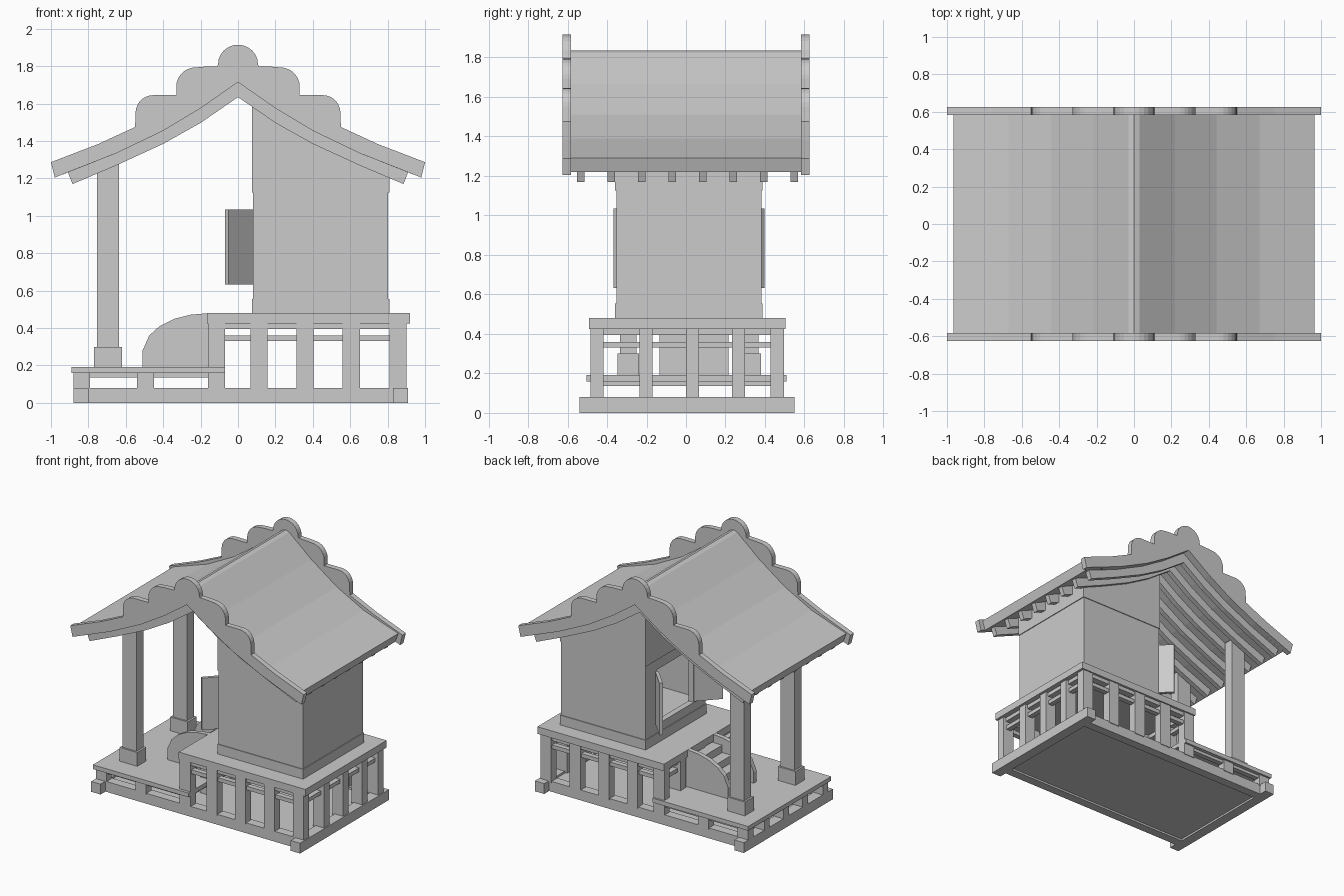
import bpy, bmesh, math
from mathutils import Vector

if "Cube" in bpy.data.objects:
    bpy.data.objects.remove(bpy.data.objects["Cube"])


def prism(name, pts, lo, hi, axis='Y'):
    """Extrude a polygon: axis Y takes (x, z) points, axis Z takes (x, y) points."""
    bm = bmesh.new()
    def co(p, t):
        return (p[0], t, p[1]) if axis == 'Y' else (p[0], p[1], t)
    a = [bm.verts.new(co(p, lo)) for p in pts]
    b = [bm.verts.new(co(p, hi)) for p in pts]
    bm.faces.new(a)
    bm.faces.new(b[::-1])
    n = len(pts)
    for i in range(n):
        bm.faces.new((a[i], b[i], b[(i + 1) % n], a[(i + 1) % n]))
    bmesh.ops.recalc_face_normals(bm, faces=bm.faces)
    me = bpy.data.meshes.new(name)
    bm.to_mesh(me)
    bm.free()
    ob = bpy.data.objects.new(name, me)
    bpy.context.collection.objects.link(ob)
    return ob


def box(name, x0, x1, y0, y1, z0, z1):
    return prism(name, [(x0, y0), (x1, y0), (x1, y1), (x0, y1)], z0, z1, 'Z')


def mirrored(half):
    """Right half of a line (from x=0 outwards) -> full line, left to right."""
    return [(-x, z) for x, z in half[::-1]] + [p for p in half if p[0] > 0]


def arc(cx, cz, rx, rz, a0, a1, n):
    out = []
    for i in range(n + 1):
        a = math.radians(a0 + (a1 - a0) * i / n)
        out.append((cx + rx * math.cos(a), cz + rz * math.sin(a)))
    return out


# Ground frame and floor
for y in (-0.48, 0.42):
    box("base_long_beam", -0.88, 0.91, y, y + 0.07, 0, 0.08)
for x in (-0.88, 0.83):
    box("base_cross_beam", x, x + 0.08, -0.54, 0.55, 0, 0.08)
box("base_floor", -0.82, 0.85, -0.43, 0.44, 0.015, 0.065)

# Lower and upper decks
box("lower_deck", -0.89, -0.07, -0.505, 0.51, 0.16, 0.193)
box("upper_deck", -0.165, 0.92, -0.49, 0.505, 0.425, 0.48)


def post_ring(name, xs, ys, hx, hy, z0, z1):
    """Posts around the edge of a rectangle."""
    for x in xs:
        for y in ys:
            if x in (xs[0], xs[-1]) or y in (ys[0], ys[-1]):
                box(name, x - hx, x + hx, y - hy, y + hy, z0, z1)


def rail_ring(name, xs, ys, h, z0, z1):
    """Four rails joining the post centres."""
    for y in (ys[0], ys[-1]):
        box(name, xs[0], xs[-1], y - h, y + h, z0, z1)
    for x in (xs[0], xs[-1]):
        box(name, x - h, x + h, ys[0], ys[-1], z0, z1)


post_ys = [-0.45, -0.203, 0.032, 0.265, 0.462]
low_xs = [-0.835, -0.495, -0.115]
high_xs = [-0.115, 0.113, 0.358, 0.605, 0.855]
post_ring("lower_deck_post", low_xs, post_ys, 0.045, 0.033, 0.07, 0.165)
rail_ring("lower_deck_rail", low_xs, post_ys, 0.02, 0.137, 0.165)
post_ring("upper_deck_post", high_xs, post_ys, 0.046, 0.033, 0.07, 0.43)
rail_ring("upper_deck_rail", high_xs, post_ys, 0.02, 0.33, 0.36)
rail_ring("upper_deck_top_rail", high_xs, post_ys, 0.025, 0.395, 0.43)

# Stairs with curved side boards
side = [(-0.15, 0.14), (-0.51, 0.14), (-0.51, 0.28), (-0.475, 0.36), (-0.42, 0.41),
        (-0.34, 0.45), (-0.25, 0.472), (-0.15, 0.48)]
for y in (-0.135, 0.18):
    prism("stair_side", side, y, y + 0.035)
for i in range(4):
    x = -0.48 + 0.08 * i
    z = 0.245 + 0.057 * i
    box("stair_step", x, -0.15, -0.11, 0.19, 0.18 if i == 0 else z - 0.06, z)

# Porch pillars
for y in (-0.293, 0.325):
    box("pillar_base", -0.77, -0.62, y - 0.055, y + 0.055, 0.19, 0.30)
    box("pillar", -0.755, -0.635, y - 0.042, y + 0.042, 0.29, 1.31)

# Roof: underside and top lines (right half), shared by panel, rafters and gables
under = [(0, 1.715), (0.2, 1.575), (0.4, 1.455), (0.65, 1.335), (0.94, 1.22)]
top = [(0, 1.835), (0.03, 1.825), (0.22, 1.665), (0.44, 1.51), (0.67, 1.39), (0.965, 1.29)]
prism("roof_panel", mirrored(top) + mirrored(under)[::-1], -0.59, 0.59)
raf_top = [(0, 1.74), (0.2, 1.60), (0.4, 1.475), (0.65, 1.35), (0.91, 1.235)]
raf_low = [(0, 1.635), (0.2, 1.497), (0.4, 1.385), (0.65, 1.27), (0.885, 1.17)]
for i in range(8):
    y = -0.533 + 0.1545 * i
    prism("rafter", mirrored(raf_top) + mirrored(raf_low)[::-1], y - 0.019, y + 0.019)

# Scalloped gable boards
crest = [(0, 1.915)] + arc(0, 1.81, 0.107, 0.105, 75, 0, 5) + [(0.11, 1.80), (0.19, 1.797)]
crest += arc(0.23, 1.69, 0.1, 0.103, 80, 0, 6) + [(0.33, 1.645)]
crest += arc(0.455, 1.55, 0.093, 0.095, 90, 0, 6) + [(0.55, 1.475), (0.75, 1.383), (1.0, 1.287)]
gable_low = under[:4] + [(0.98, 1.205)]
for y in (-0.625, 0.583):
    prism("gable_board", mirrored(crest) + mirrored(gable_low)[::-1], y, y + 0.042)

# House body: side walls follow the roof slope
X0, X1, Y0, Y1 = 0.08, 0.803, -0.353, 0.382


def slope(x):
    for (xa, za), (xb, zb) in zip(under, under[1:]):
        if xa <= x <= xb:
            return za + (zb - za) * (x - xa) / (xb - xa) + 0.02


def wall_profile(x0, x1, z0):
    return [(x0, z0), (x1, z0)] + [(x, slope(x)) for x in (x1, 0.65, 0.4, 0.2, x0)]


e = 0.006
for y, s in ((Y0, -1), (Y1, 1)):
    prism("side_wall", wall_profile(X0, X1, 0.48), y, y - s * 0.045)
    prism("side_wall_upper", wall_profile(X0 - e, X1 + e, 1.125), y + s * e, y - s * 0.03)
    box("side_sill", X0 - e, X1 + e, *sorted((y + s * e, y - s * 0.03)), 0.475, 0.555)
box("rear_wall", X1 - 0.045, X1, Y0, Y1, 0.48, 1.27)
box("rear_wall_upper", X1 - 0.03, X1 + e, Y0, Y1, 1.125, 1.27)
box("rear_sill", X1 - 0.03, X1 + e, Y0, Y1, 0.475, 0.555)

# Entrance wall with doorway
D0, D1, ZB, ZT = -0.21, 0.24, 0.62, 1.045
box("entrance_wall_side", X0, X0 + 0.045, Y0, D0, 0.48, 1.2)
box("entrance_wall_side", X0, X0 + 0.045, D1, Y1, 0.48, 1.2)
box("entrance_wall_bottom", X0, X0 + 0.045, D0, D1, 0.48, ZB)
box("entrance_wall_lintel", X0, X0 + 0.045, D0, D1, ZT, 1.2)
box("entrance_wall_upper", X0 - e, X0 + 0.045, Y0, Y1, 1.125, 1.65)
box("entrance_sill", X0 - e, X0 + 0.03, Y0, Y1, 0.475, 0.555)
box("inner_floor", X0 + 0.02, X1 - 0.02, Y0 + 0.02, Y1 - 0.02, 0.58, ZB - 0.01)

# Open doors
for hy, s in ((D1, 1), (D0, -1)):
    a, b = Vector((0.082, hy)), Vector((-0.06, hy + s * 0.15))
    d = (b - a).normalized()
    n = Vector((-d.y, d.x)) * 0.012
    prism("door", [a + n, b + n, b - n, a - n], 0.632, 1.035, 'Z')
